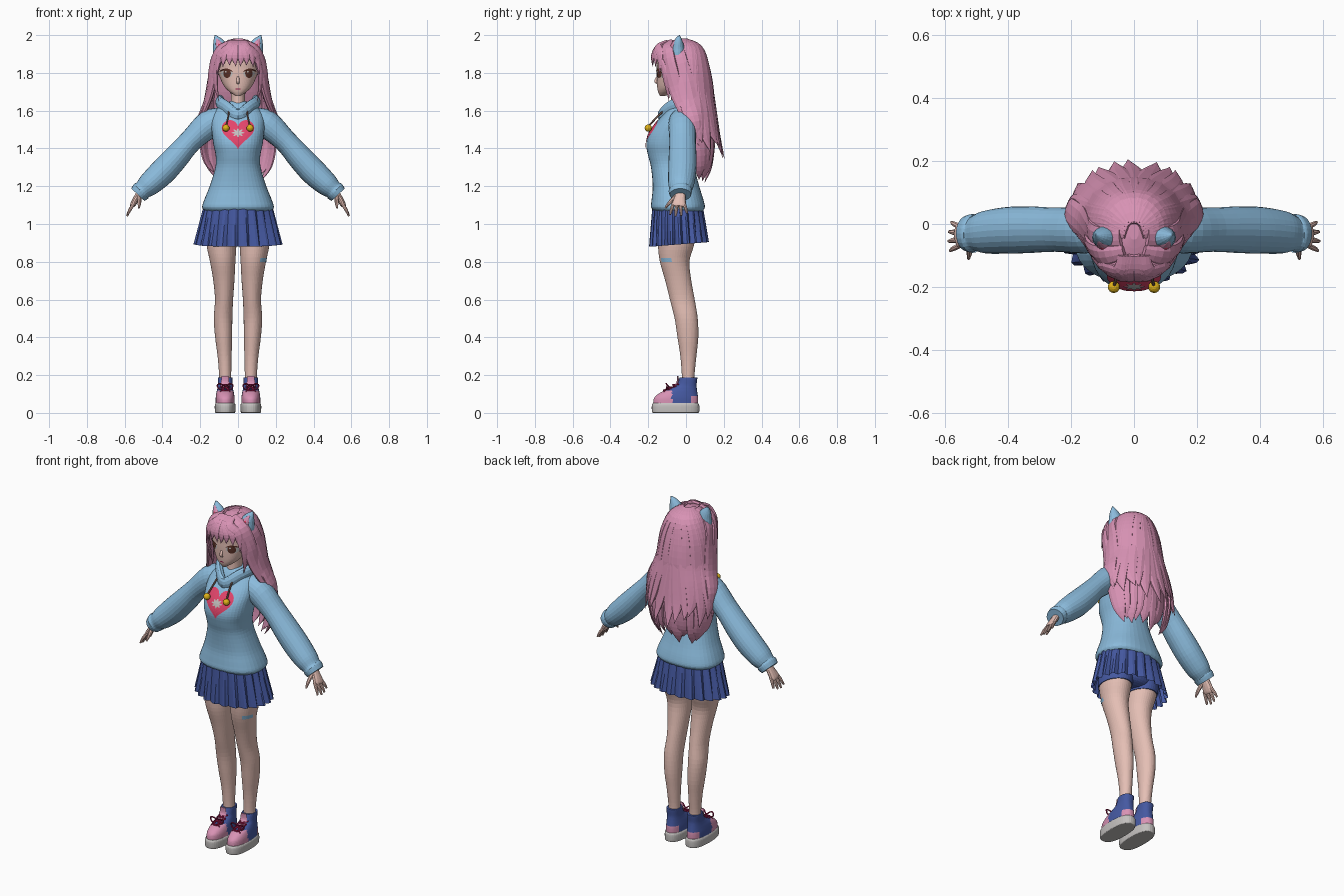
import bpy, math, random
from mathutils import Vector
from mathutils.bvhtree import BVHTree

if "Cube" in bpy.data.objects:
    bpy.data.objects.remove(bpy.data.objects["Cube"])
random.seed(4)
made = []


def material(name, *rgb):
    m = bpy.data.materials.new(name)
    m.use_nodes = True
    m.diffuse_color = (*rgb, 1)
    m.node_tree.nodes["Principled BSDF"].inputs["Base Color"].default_value = (*rgb, 1)
    return m


PINK = material("hair pink", .69, .29, .46)
BLUE = material("sky blue", .26, .50, .72)
NAVY = material("navy blue", .06, .10, .36)
SKIN = material("skin", .78, .52, .46)
HEART = material("heart red", .78, .06, .15)
GOLD = material("gold", .75, .45, .01)
GREY = material("light grey", .55, .53, .52)
CORD = material("cord brown", .22, .12, .09)
LACE = material("crimson", .32, .01, .07)
EYE = material("dark brown", .10, .03, .02)


def add(name, verts, faces, *mats):
    mesh = bpy.data.meshes.new(name)
    mesh.from_pydata(verts, [], faces)
    for m in mats:
        mesh.materials.append(m)
    obj = bpy.data.objects.new(name, mesh)
    bpy.context.collection.objects.link(obj)
    made.append(obj)
    return obj


def skin(name, rings, *mats, caps=True):
    """Join equal rings of points into one surface."""
    n = len(rings[0])
    faces = [(r * n + k, r * n + (k + 1) % n, (r + 1) * n + (k + 1) % n, (r + 1) * n + k)
             for r in range(len(rings) - 1) for k in range(n)]
    if caps:
        faces += [tuple(reversed(range(n))), tuple(range((len(rings) - 1) * n, len(rings) * n))]
    return add(name, [p for ring in rings for p in ring], faces, *mats)


def spline(pts, steps):
    """Smooth curve through tuples of any length."""
    out = []
    for i in range(len(pts) - 1):
        a, b, c, d = (pts[max(0, min(len(pts) - 1, i + j))] for j in (-1, 0, 1, 2))
        for k in range(steps):
            t = k / steps
            out.append([q + .5 * t * (r - p + t * (2 * p - 5 * q + 4 * r - s + t * (3 * (q - r) + s - p)))
                        for p, q, r, s in zip(a, b, c, d)])
    return out + [list(pts[-1])]


def loft(name, rows, *mats, steps=4, sides=40, power=2):
    """Stack of rounded rings; each row is height, centre x, half width, front y, back y."""
    rings = []
    for z, cx, w, front, back in spline(rows, steps):
        ring = []
        for k in range(sides):
            a = math.tau * k / sides
            x, y = (math.copysign(abs(v) ** (2 / power), v) for v in (math.cos(a), math.sin(a)))
            ring.append((cx + w * x, (front + back) / 2 + (back - front) / 2 * y, z))
        rings.append(ring)
    return skin(name, rings, *mats)


def tube(name, pts, mat, ref=Vector((0, 1, 0)), steps=4, sides=12):
    """Swept oval; each point is x, y, z, radius along ref, radius across it."""
    path = spline(pts, steps)
    rings = []
    for i, p in enumerate(path):
        here = Vector(p[:3])
        t = (Vector(path[min(i + 1, len(path) - 1)][:3]) - Vector(path[max(i - 1, 0)][:3])).normalized()
        n = ref(here) if callable(ref) else ref
        n = (n - t * n.dot(t)).normalized()
        b = t.cross(n)
        ra, rb = max(p[3], .001), max(p[4], .001)
        rings.append([here + n * ra * math.cos(a) + b * rb * math.sin(a)
                      for a in (math.tau * k / sides for k in range(sides))])
    return skin(name, rings, mat)


def lock(name, pts, width, thick=.018):
    """Flat tapering lock of hair lying against the head."""
    last = len(pts) - 1
    size = [math.sqrt(abs(math.sin(math.pi * (.12 + .88 * i / last)))) for i in range(last + 1)]
    full = [(*p, thick * s, width * s) for p, s in zip(pts, size)]
    tube(name, full, PINK, lambda p: Vector((p.x, p.y + .01, max(0, p.z - 1.85) * 2)), sides=10)


def decal(name, target, centre, shape, mat, gap=.003, aim=(0, 1, 0)):
    """Thin painted patch cast onto a target surface."""
    tree = BVHTree.FromPolygons([v.co for v in target.data.vertices],
                                [tuple(p.vertices) for p in target.data.polygons])
    aim = Vector(aim).normalized()
    right, n, rings = aim.cross(Vector((0, 0, 1))), 40, []
    for scale in (1, .75, .5, .25, .01):
        ring = []
        for k in range(n):
            u, v = shape(math.tau * k / n)
            start = Vector(centre) + right * u * scale + Vector((0, 0, v * scale))
            hit, normal, _, _ = tree.ray_cast(start, aim)
            if hit is None:
                hit, normal, _, _ = tree.find_nearest(start)
            ring.append(hit + normal * (gap if normal.dot(aim) < 0 else -gap))
        rings.append(ring)
    skin(name, rings, mat, caps=False)


def oval(w, h):
    return lambda a: (w * math.cos(a), h * math.sin(a))


def flip(pts, s):
    return [(s * p[0], *p[1:]) for p in pts]


# Hooded top
torso = loft("hoodie_body", [
    (1.07, 0, .178, -.17, .09), (1.09, 0, .19, -.185, .10), (1.13, 0, .178, -.182, .092),
    (1.2, 0, .15, -.176, .07), (1.3, 0, .12, -.185, .045), (1.36, 0, .118, -.2, .04),
    (1.42, 0, .13, -.21, .045), (1.48, 0, .138, -.195, .05), (1.54, 0, .143, -.155, .055),
    (1.59, 0, .13, -.115, .055), (1.63, 0, .085, -.09, .05), (1.65, 0, .04, -.07, .03)], BLUE, power=2.4)
half = [(0, .085, 1.645), (.07, .06, 1.65), (.098, -.01, 1.645), (.065, -.08, 1.62), (0, -.128, 1.575)]
loop = half + flip(half, -1)[-2::-1]
tube("hood_collar", [(*p, .034, .022) for p in loop], BLUE, Vector((0, 0, 1)))
loft("neck", [(1.58, 0, .045, -.09, .02), (1.65, 0, .038, -.08, .02), (1.74, 0, .04, -.08, .03)], SKIN)


def heart(a):
    return .085 * math.sin(a) ** 3, .0053 * (13 * math.cos(a) - 5 * math.cos(2 * a)
                                             - 2 * math.cos(3 * a) - math.cos(4 * a))


def burst(a):
    r = 1 + .3 * math.cos(8 * a)
    return .026 * r * math.cos(a), .018 * r * math.sin(a)


decal("heart_patch", torso, (0, -.5, 1.485), heart, HEART, .004)
decal("heart_mark", torso, (0, -.5, 1.48), burst, GREY, .007)

# Skirt with box pleats, and shorts below it
rings = []
for step in range(7):
    t, ring = step / 6, []
    for k in range(88):
        a = math.tau * k / 88
        fold = 1 - (.03 + .07 * t) * (0, 0, 1, .5)[k % 4]
        ring.append(((.178 + .058 * t) * fold * math.cos(a),
                     -.045 + .008 * t + (.132 + .027 * t) * fold * math.sin(a),
                     1.11 - .23 * t + .012 * t * (1 + math.sin(a))))
    rings.append(ring)
skin("pleated_skirt", rings, NAVY, caps=False)
loft("shorts_hips", [(1.08, 0, .165, -.16, .07), (1, 0, .168, -.155, .075), (.93, 0, .12, -.12, .055),
                     (.91, 0, .05, -.08, .02)], NAVY)

for s, side in ((1, "left"), (-1, "right")):
    # Legs
    leg = loft(side + "_leg", [
        (1.02, s * .086, .08, -.15, .06), (.95, s * .088, .083, -.15, .055), (.88, s * .087, .078, -.148, .04),
        (.8, s * .081, .067, -.138, .018), (.7, s * .075, .056, -.11, .028), (.6, s * .074, .048, -.085, .046),
        (.5, s * .079, .049, -.06, .062), (.4, s * .076, .045, -.045, .065), (.3, s * .071, .037, -.03, .055),
        (.2, s * .068, .032, -.022, .045), (.13, s * .068, .032, -.022, .045)], SKIN)
    loft(side + "_short_leg", [(1.0, s * .086, .085, -.156, .065), (.93, s * .088, .086, -.155, .058),
                               (.9, s * .088, .084, -.153, .05)], NAVY)
    if s > 0:
        decal("thigh_bandage", leg, (.4, -.4, .81), lambda a: (
            max(-.03, min(.03, .05 * math.cos(a))), max(-.011, min(.011, .02 * math.sin(a)))),
            BLUE, .003, (-.9, 1, 0))

    # Shoes
    cx = s * .068
    loft(side + "_sole", [(0, cx, .05, -.172, .064), (.006, cx, .054, -.18, .07), (.04, cx, .055, -.181, .07),
                          (.052, cx, .05, -.174, .064)], GREY, power=2.5)
    shoe = loft(side + "_shoe", [
        (.045, cx, .05, -.174, .064), (.08, cx, .05, -.168, .064), (.108, cx, .046, -.135, .06),
        (.13, cx, .041, -.085, .057), (.15, cx, .038, -.05, .056), (.185, cx, .038, -.034, .06),
        (.187, cx, .033, -.03, .055)], NAVY, PINK, steps=6, sides=64, power=2.3)
    for face in shoe.data.polygons:
        y, z = face.center.y, face.center.z
        face.material_index = int((y < -.075 and z < .118) or (y > .025 and z < .09))
    tube(side + "_shoe_tongue", [(cx, -.07, .13, .006, .02), (cx, -.045, .16, .006, .022),
                                 (cx, -.044, .195, .004, .018)], PINK)
    for row, (y, z) in enumerate(((-.115, .12), (-.09, .133), (-.066, .148))):
        for d in (1, -1):
            tube(f"{side}_lace_{row}_{d}", [(cx - d * .026, y + .014, z - .008, .004, .004), (cx, y - .004, z, .004, .004),
                                            (cx + d * .026, y + .03, z + .004, .004, .004)], LACE, sides=6)
    for d in (1, -1):
        bow = [(0, -.09, .138), (.025, -.105, .155), (.042, -.1, .145), (.028, -.103, .125), (0, -.092, .136),
               (.02, -.112, .118), (.028, -.115, .1)]
        tube(f"{side}_bow_{d}", [(cx + d * x, y, z, .004, .004) for x, y, z in bow], LACE, sides=6)

    # Sleeves and hands
    tube(side + "_sleeve", flip([
        (.07, -.02, 1.555, .06, .06), (.15, -.02, 1.53, .073, .074), (.25, -.018, 1.44, .07, .061),
        (.33, -.018, 1.35, .074, .067), (.40, -.02, 1.275, .074, .07), (.47, -.026, 1.21, .068, .062),
        (.505, -.03, 1.18, .056, .05), (.512, -.03, 1.174, .062, .054), (.53, -.03, 1.155, .056, .048)], s),
        BLUE, sides=24)
    tube(side + "_palm", flip([(.515, -.03, 1.175, .025, .018), (.535, -.032, 1.14, .03, .017),
                               (.555, -.038, 1.105, .038, .015), (.562, -.04, 1.093, .03, .01)], s), SKIN)
    for k, reach in enumerate((.92, 1.05, 1, .8)):
        y = -.067 + .019 * k
        tube(f"{side}_finger_{k}", flip([
            (.55, y, 1.11, .009, .009), (.55 + .022 * reach, y + (k - 1.6) * .006, 1.11 - .035 * reach, .0085, .0085),
            (.55 + .036 * reach, y + (k - 1.6) * .011, 1.11 - .065 * reach, .005, .005)], s), SKIN, sides=8)
    tube(side + "_thumb", flip([(.525, -.05, 1.15, .012, .012), (.522, -.085, 1.115, .01, .01),
                                (.525, -.11, 1.085, .005, .005)], s), SKIN, sides=8)

    # Drawstrings and bells
    tube(side + "_drawstring", flip([(.045, -.10, 1.615, .005, .005), (.052, -.15, 1.57, .005, .005),
                                     (.063, -.196, 1.52, .005, .005)], s), CORD, sides=6)
    loft(side + "_bell", [(1.508 - .019 * math.cos(a), s * .064, .019 * math.sin(a), -.2 - .019 * math.sin(a),
                           -.2 + .019 * math.sin(a)) for a in (math.pi * k / 8 for k in range(9))],
         GOLD, steps=1, sides=16)

    # Animal ears
    tube(side + "_ear", flip([(.085, -.042, 1.89, .04, .048), (.092, -.043, 1.93, .036, .042),
                              (.108, -.04, 1.97, .022, .025), (.122, -.034, 2.0, .002, .002)], s), BLUE, sides=16)
    tube(side + "_inner_ear", flip([(.085, -.062, 1.9, .022, .03), (.093, -.065, 1.93, .02, .027),
                                    (.106, -.055, 1.965, .013, .014), (.117, -.044, 1.988, .002, .002)], s), PINK)
    tube(side + "_ear_fluff", flip([(.083, -.078, 1.9, .008, .012), (.094, -.082, 1.932, .006, .011),
                                    (.106, -.068, 1.962, .002, .002)], s), HEART)

# Head and face
head = loft("head", [
    (1.678, 0, .012, -.138, -.11), (1.7, 0, .045, -.148, -.06), (1.73, 0, .074, -.153, 0),
    (1.78, 0, .098, -.155, .06), (1.82, 0, .11, -.155, .09), (1.87, 0, .112, -.152, .1),
    (1.92, 0, .09, -.12, .08), (1.955, 0, .03, -.07, .03)], SKIN, steps=6, sides=56, power=2.25)
tube("nose", [(0, -.148, 1.785, .004, .006), (0, -.16, 1.757, .008, .008), (0, -.15, 1.743, .004, .008)], SKIN)
decal("mouth", head, (0, -.5, 1.715), oval(.014, .003), LACE)
for s, side in ((1, "left"), (-1, "right")):
    decal(side + "_eye_white", head, (s * .058, -.5, 1.797), oval(.03, .023), GREY, .002)
    decal(side + "_iris", head, (s * .056, -.5, 1.797), oval(.019, .023), EYE, .004)
    decal(side + "_eye_glint", head, (s * .056 - .006, -.5, 1.806), oval(.004, .005), GREY, .006)
    decal(side + "_lashes", head, (s * .06, -.5, 1.818), lambda a: (
        .034 * math.cos(a), .005 * math.sin(a) - .011 * math.cos(a) ** 2), EYE, .006)

# Hair cap under the locks
loft("hair_cap", [
    (1.45, 0, .14, .07, .14), (1.6, 0, .14, .03, .13), (1.7, 0, .13, -.01, .125), (1.8, 0, .132, -.04, .115),
    (1.86, 0, .13, -.09, .11), (1.885, 0, .127, -.155, .105), (1.92, 0, .11, -.15, .09),
    (1.955, 0, .07, -.11, .06), (1.974, 0, .015, -.05, 0)], PINK)

# Fringe and face-framing locks
for s, side in ((1, "left"), (-1, "right")):
    for k, (x, y, z) in enumerate(((.012, -.178, 1.835), (.045, -.175, 1.84), (.08, -.162, 1.832), (.112, -.14, 1.79))):
        lock(f"{side}_fringe_{k}", flip([(.006 + .01 * k, -.1, 1.968), (.3 * x + .012, -.148, 1.94),
                                         (.8 * x + .008, y + .004, 1.892), (x, y, z)], s), .026, .012)
    lock(side + "_temple_lock", flip([(.02, -.11, 1.96), (.08, -.145, 1.91), (.116, -.115, 1.82),
                                      (.118, -.10, 1.74), (.102, -.09, 1.65)], s), .022, .012)
    lock(side + "_front_lock", flip([(.03, -.09, 1.965), (.098, -.10, 1.92), (.13, -.08, 1.82), (.146, -.05, 1.70),
                                     (.185, 0, 1.58), (.235, .03, 1.49)], s), .042)
    lock(side + "_side_lock", flip([(.04, -.05, 1.968), (.112, -.05, 1.9), (.14, -.02, 1.78), (.165, .01, 1.65),
                                    (.205, .045, 1.54), (.2, .07, 1.41)], s), .055)

# Long back hair in two layers; rows are height, width radius, centre y, depth radius
top = [(1.972, .02, -.02, .02), (1.935, .08, 0, .07), (1.84, .125, 0, .105), (1.7, .148, 0, .13)]
outer = top + [(1.58, .185, .015, .135), (1.48, .205, .03, .14), (1.38, .205, .055, .15)]
inner = top + [(1.55, .17, .02, .11), (1.42, .185, .05, .085), (1.3, .165, .06, .065), (1.22, .13, .06, .04)]
for layer, rows, count, spread in (("outer", outer, 13, 88), ("inner", inner, 10, 80)):
    for k in range(count):
        u = 2 * k / (count - 1) - 1
        pts = []
        lift, sway = random.uniform(-.05, .04), random.uniform(-.12, .12)
        for i, (z, rx, cy, ry) in enumerate(rows):
            late = (i / (len(rows) - 1)) ** 4
            a = math.radians(spread) * u + sway * late
            pts.append((rx * math.sin(a), cy + ry * math.cos(a), z + late * (lift + .05 * u * u)))
        lock(f"{layer}_back_lock_{k}", pts, .05 if layer == "outer" else .058)

# Shading
for obj in bpy.context.view_layer.objects:
    obj.select_set(obj in made)
bpy.context.view_layer.objects.active = made[0]
bpy.ops.object.mode_set(mode='EDIT')
bpy.ops.mesh.select_all(action='SELECT')
bpy.ops.mesh.normals_make_consistent(inside=False)
bpy.ops.object.mode_set(mode='OBJECT')
bpy.ops.object.shade_smooth_by_angle(angle=math.radians(38))
